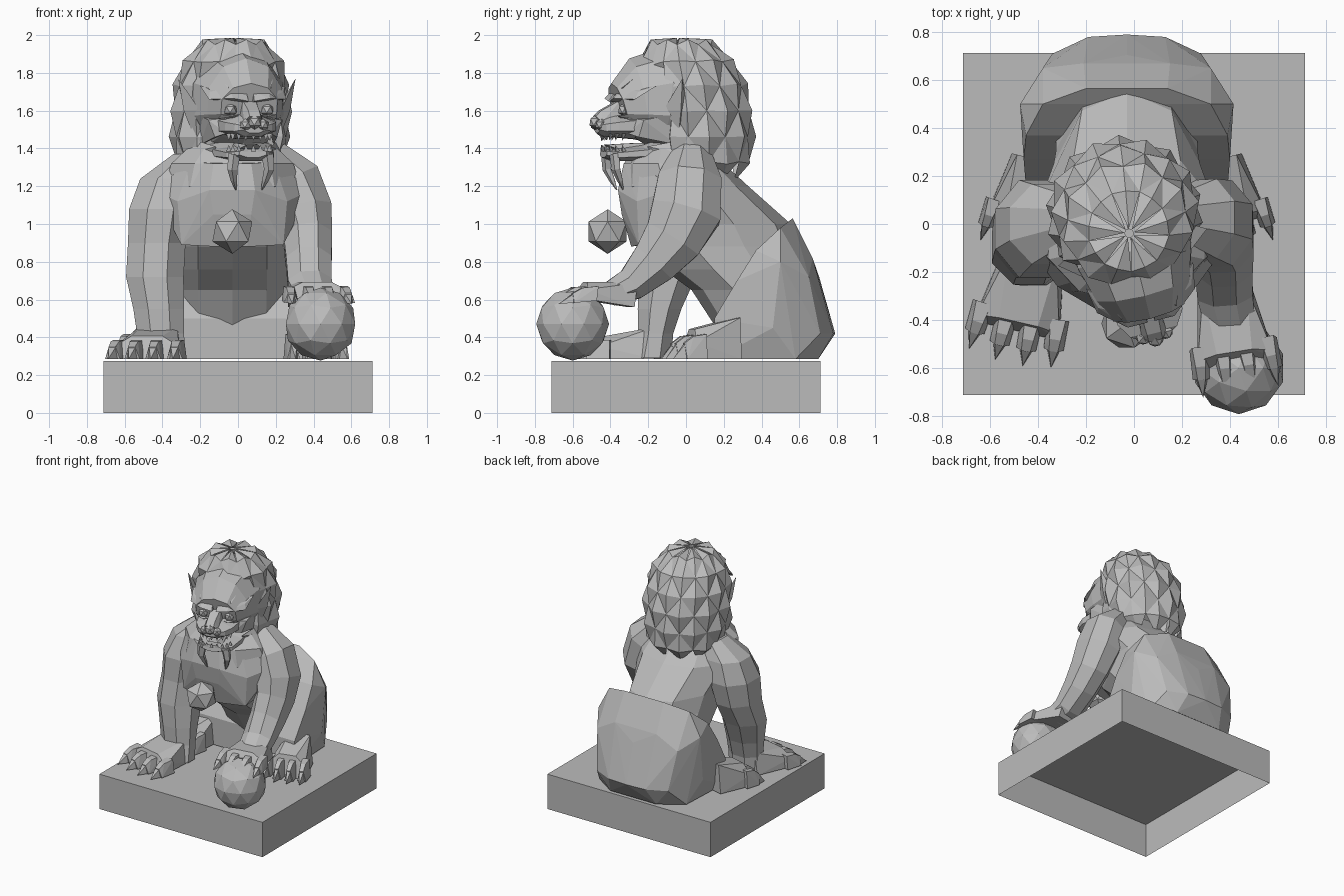
import bpy, bmesh
from math import sin, cos, pi, radians
from mathutils import Vector, Matrix

if "Cube" in bpy.data.objects:
    bpy.data.objects.remove(bpy.data.objects["Cube"])

stone = bpy.data.materials.new("grey_stone")
stone.use_nodes = True
GREY = (0.5, 0.5, 0.5, 1)
stone.diffuse_color = GREY
stone.node_tree.nodes["Principled BSDF"].inputs["Base Color"].default_value = GREY

MID = -0.03                      # centre line of the animal
BODY = Matrix.Translation((MID, 0, 0))
HEAD = BODY @ Matrix.Rotation(radians(14), 4, 'Z')
NONE = Matrix()


def finish(name, bm, place=NONE):
    bmesh.ops.recalc_face_normals(bm, faces=bm.faces)
    bm.transform(place)
    mesh = bpy.data.meshes.new(name)
    bm.to_mesh(mesh)
    bm.free()
    mesh.materials.append(stone)
    obj = bpy.data.objects.new(name, mesh)
    bpy.context.collection.objects.link(obj)
    return obj


def tube(name, stations, sides=8, flat=False, place=NONE):
    """Loft rings given as (x, y, z, half width, half depth)."""
    bm = bmesh.new()
    pts = [Vector(s[:3]) for s in stations]
    rings = []
    for i, (p, s) in enumerate(zip(pts, stations)):
        u, v = Vector((1, 0, 0)), Vector((0, 1, 0))
        if not flat:
            t = pts[min(i + 1, len(pts) - 1)] - pts[max(i - 1, 0)]
            v = t.cross(u).normalized()
            u = v.cross(t).normalized()
        angles = [2 * pi * (k + 0.5) / sides for k in range(sides)]
        rings.append([bm.verts.new(p + u * s[3] * cos(a) + v * s[4] * sin(a)) for a in angles])
    for r, q in zip(rings, rings[1:]):
        for k in range(sides):
            n = (k + 1) % sides
            bm.faces.new((r[k], r[n], q[n], q[k]))
    bm.faces.new(rings[0])
    bm.faces.new(rings[-1])
    return finish(name, bm, place)


def hull(name, points, place=NONE):
    bm = bmesh.new()
    for p in points:
        bm.verts.new(p)
    out = bmesh.ops.convex_hull(bm, input=bm.verts)
    spare = {g for g in out["geom_interior"] if isinstance(g, bmesh.types.BMVert)}
    bmesh.ops.delete(bm, geom=list(spare), context='VERTS')
    return finish(name, bm, place)


def ball(name, centre, radius, detail, place=NONE):
    bm = bmesh.new()
    bmesh.ops.create_icosphere(bm, subdivisions=detail, radius=radius)
    return finish(name, bm, place @ Matrix.Translation(centre))


def both(*points):
    """Points plus their mirror images in x."""
    return [(s * x, y, z) for x, y, z in points for s in (1, -1)]


def paw(name, pos, yaw, w, length, h, drop=0.0, pitch=0):
    place = (Matrix.Translation(pos) @ Matrix.Rotation(radians(yaw), 4, 'Z')
             @ Matrix.Rotation(radians(pitch), 4, 'X'))
    hull(name, both((w * .7, 0, 0), (w * .55, 0, h), (w, -length * .68, 0), (w * .95, -length * .62, h * .4),
                    (w * .45, -length * .6, h * .72)), place)
    for i in range(4):
        k = (i - 1.5) / 1.5
        x, r = k * w * .76, w * .25
        y0, y1 = -length * .5, -length * (.85 - .08 * abs(k))
        turn = place @ Matrix.Translation((x, 0, 0)) @ Matrix.Rotation(k * .08, 4, 'Z')
        hull(f"{name}_toe_{i + 1}",
             both((r, y0, 0), (r * .7, y0, h * .6), (r * .9, y1, -drop), (r * .5, y1 + .04, h * .55 - drop / 2),
                  (r * .4, y1 - .01, h * .38 - drop)), turn)
        hull(f"{name}_claw_{i + 1}",
             both((r * .6, y1, -drop), (r * .45, y1, h * .4 - drop), (0, -length * (1 - .06 * abs(k)), -drop * 1.6)), turn)


# Plinth, hollow underneath
bm = bmesh.new()
bmesh.ops.create_cube(bm, size=1, matrix=Matrix.Translation((0, 0, .1375)) @ Matrix.Diagonal((1.424, 1.424, .275, 1)))
bottom = [f for f in bm.faces if f.normal.z < -.5]
bmesh.ops.delete(bm, geom=bottom, context='FACES')
finish("plinth", bm)

# Torso: height, front, back, half width
profile = [(.285, .22, .68, .25), (.42, .18, .74, .3), (.65, .03, .68, .31), (.76, -.12, .65, .31),
           (.88, -.26, .61, .31), (1.0, -.32, .555, .32), (1.2, -.35, .33, .38), (1.32, -.33, .2, .34), (1.4, -.26, .12, .25)]
tube("torso", [(MID, (f + b) / 2, z, w, (b - f) / 2) for z, f, b, w in profile], 10, True)
hull("chest", both((.22, -.24, 1.33), (.1, -.33, 1.32), (.12, -.36, 1.18), (.29, -.26, 1.12), (.27, -.25, .89), (.1, -.34, 1.05),
                   (.08, -.29, .88), (.3, .08, 1.31), (.42, -.08, 1.18), (.3, .1, .95)), BODY)

# Broad hindquarters and hind paws
hull("hindquarters", both((.17, .565, 1.03), (.35, .5, .98), (.42, .37, .86), (.445, .5, .8), (.43, .27, .7), (.42, .15, .5),
                          (.4, .15, .285), (.18, .67, .82), (.35, .65, .72), (0, .705, .72), (0, .79, .42), (.16, .78, .42),
                          (.31, .71, .42), (.2, .7, .285), (.38, .58, .285), (.44, .46, .45)), BODY)
for side, s in (("left", 1), ("right", -1)):
    paw(f"{side}_hind_paw", (MID + s * .38, .27, .285), s * 14, .145, .41, .22)

# Standing foreleg
tube("right_foreleg", [(-.25, .02, 1.37, .1, .11), (-.36, .0, 1.24, .17, .18), (-.41, -.02, 1.08, .18, .22),
                       (-.43, -.04, .9, .165, .2), (-.44, -.1, .72, .165, .165), (-.42, -.14, .55, .145, .125),
                       (-.41, -.16, .42, .135, .1), (-.41, -.18, .29, .14, .11)], 8, True)
paw("right_front_paw", (-.42, -.14, .285), -13, .185, .46, .17)

# Raised foreleg resting on the ball
tube("left_foreleg", [(.18, .03, 1.37, .09, .11), (.29, .02, 1.23, .16, .18), (.35, .0, 1.06, .16, .2),
                      (.37, -.07, .92, .14, .17), (.375, -.17, .795, .13, .135), (.38, -.29, .68, .125, .095),
                      (.4, -.4, .63, .115, .07)])
paw("left_front_paw", (.38, -.29, .56), 9, .165, .44, .13, .03, -9)
ball("play_ball", (.437, -.6, .47), .193, 2)
ball("chest_bell", (MID, -.415, .96), .118, 1)

# Mane: staggered diamonds, each raised into a point
bm = bmesh.new()
rows = [(1.985, .02, -.04), (1.95, .17, -.03), (1.86, .25, -.01), (1.73, .285, .02), (1.6, .295, .04),
        (1.46, .295, .045), (1.33, .28, .055), (1.22, .18, .08)]
N = 9
grid = []
for i, (z, r, cy) in enumerate(rows):
    ring = []
    for j in range(N):
        a = 2 * pi * (j + i % 2 / 2) / N
        y = cy + r * sin(a)
        ring.append(bm.verts.new((r * cos(a), max(y, -.13) if z < 1.8 else y, z)))
    grid.append(ring)
for i in range(len(rows) - 2):
    for j in range(N):
        k = i % 2
        bm.faces.new((grid[i][j], grid[i + 1][(j - 1 + k) % N], grid[i + 2][j], grid[i + 1][(j + k) % N]))
bmesh.ops.recalc_face_normals(bm, faces=bm.faces)
bmesh.ops.poke(bm, faces=bm.faces, offset=.045)
bm.faces.new(grid[0])
bm.faces.new(grid[-1])
finish("mane", bm, HEAD)

# Head and muzzle
tube("skull", [(0, .05, 1.62, .26, .27), (0, -.14, 1.66, .255, .28), (0, -.27, 1.65, .21, .23),
               (0, -.37, 1.62, .16, .13)], 10, place=HEAD)
tube("muzzle", [(0, -.3, 1.52, .17, .075), (0, -.4, 1.515, .15, .06), (0, -.46, 1.51, .11, .05),
                (0, -.485, 1.51, .07, .03)], 8, place=HEAD)
hull("nose_bridge", both((.035, -.36, 1.66), (.05, -.36, 1.56), (.03, -.47, 1.6), (.055, -.47, 1.54),
                         (.03, -.5, 1.57)), HEAD)
ball("nose_tip", (0, -.49, 1.54), .04, 1, HEAD)
tube("lower_jaw", [(0, -.1, 1.4, .2, .07), (0, -.25, 1.375, .17, .045), (0, -.39, 1.365, .14, .035),
                   (0, -.45, 1.375, .08, .025)], 8, place=HEAD)
hull("tongue", both((.06, -.2, 1.4), (.06, -.4, 1.4), (.03, -.44, 1.42), (.05, -.25, 1.43)), HEAD)

# Teeth along both lips
for i in range(9):
    a = pi * (i + .5) / 9
    x, y = .115 * cos(a), -.36 - .1 * sin(a)
    for label, z, d in (("upper", 1.48, -.04), ("lower", 1.385, .035)):
        hull(f"{label}_tooth_{i + 1}", [(x - .014, y, z), (x + .014, y, z), (x, y + .025, z), (x, y, z + d)], HEAD)

# Paired features of the face
for side, s in (("left", 1), ("right", -1)):
    def pair(*pts):
        return [(s * x, y, z) for x, y, z in pts]
    ball(f"{side}_eye", (s * .1, -.36, 1.605), .038, 1, HEAD)
    ball(f"{side}_nostril", (s * .048, -.475, 1.525), .034, 1, HEAD)
    hull(f"{side}_brow", pair((.015, -.36, 1.64), (.015, -.42, 1.65), (.02, -.38, 1.7), (.1, -.42, 1.665), (.11, -.36, 1.72),
                              (.2, -.31, 1.7), (.21, -.33, 1.66), (.23, -.22, 1.73)), HEAD)
    hull(f"{side}_brow_curl", pair((.05, -.38, 1.7), (.12, -.38, 1.72), (.08, -.32, 1.8), (.14, -.32, 1.77), (.09, -.3, 1.7)), HEAD)
    hull(f"{side}_lower_lid", pair((.05, -.38, 1.575), (.15, -.36, 1.58), (.16, -.33, 1.56), (.06, -.36, 1.55), (.1, -.395, 1.57)), HEAD)
    hull(f"{side}_cheek", pair((.12, -.33, 1.56), (.2, -.28, 1.55), (.22, -.12, 1.58), (.2, -.1, 1.42), (.17, -.3, 1.46),
                               (.12, -.35, 1.48)), HEAD)
    hull(f"{side}_ear", pair((.22, -.18, 1.6), (.25, -.06, 1.64), (.25, -.1, 1.5), (.29, -.1, 1.6), (.32, -.1, 1.77)), HEAD)
    tube(f"{side}_beard_lock", [(s * .09, -.41, 1.37, .035, .03), (s * .1, -.405, 1.29, .028, .025),
                                (s * .085, -.38, 1.23, .018, .016), (s * .07, -.36, 1.18, .003, .003)], 5, place=HEAD)
    hull(f"{side}_jaw_tuft", pair((.15, -.25, 1.41), (.24, -.05, 1.45), (.22, -.02, 1.32), (.16, -.2, 1.35), (.27, -.08, 1.37)), HEAD)
